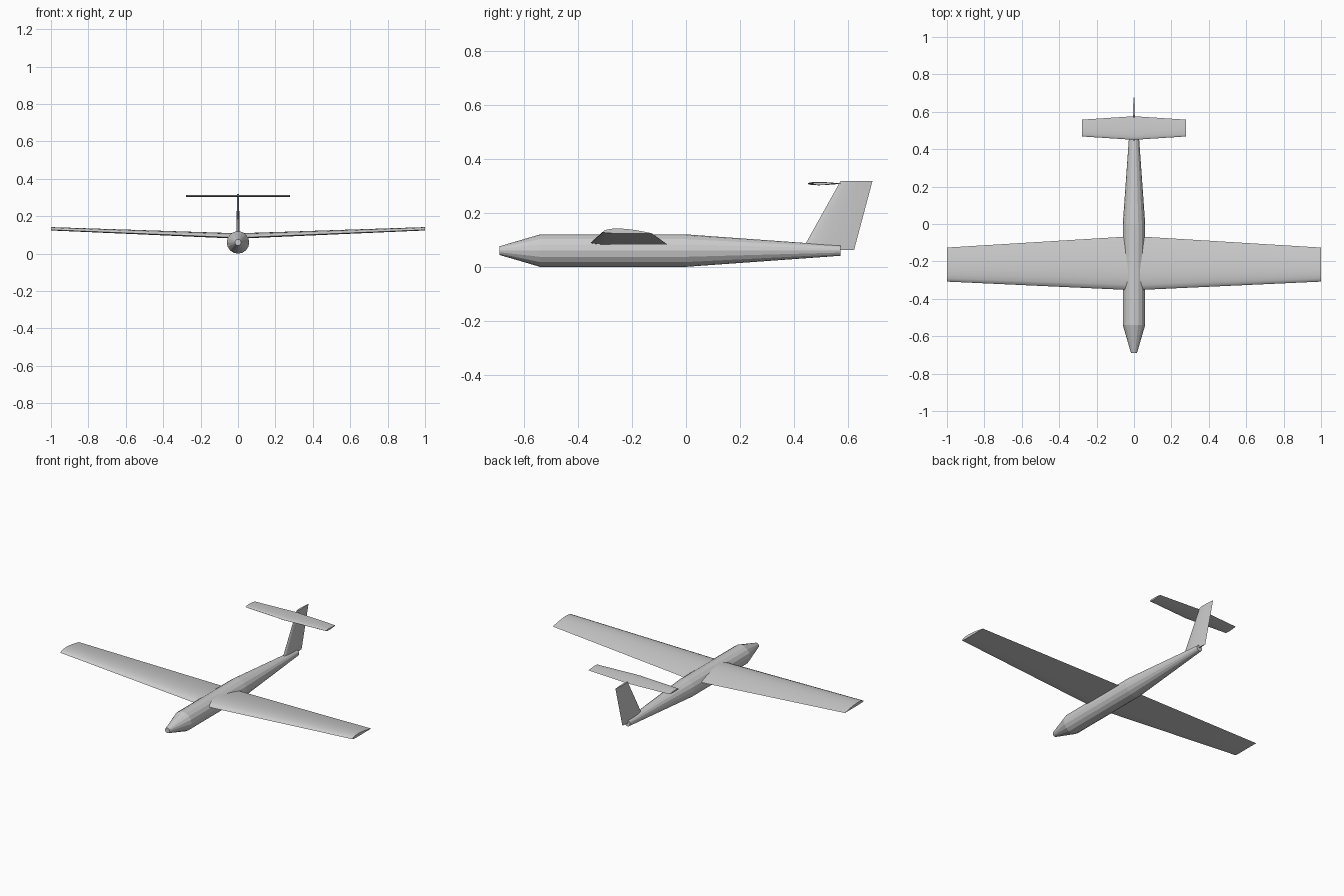
import bpy, bmesh
from math import sin, cos, tau

if "Cube" in bpy.data.objects:
    bpy.data.objects.remove(bpy.data.objects["Cube"])


def loft(name, rings):
    """Skin a list of equal-length point rings and cap both ends."""
    bm = bmesh.new()
    loops = [[bm.verts.new(p) for p in ring] for ring in rings]
    n = len(loops[0])
    for a, b in zip(loops, loops[1:]):
        for i in range(n):
            j = (i + 1) % n
            bm.faces.new((a[i], a[j], b[j], b[i]))
    bm.faces.new(loops[0])
    bm.faces.new(loops[-1])
    bmesh.ops.recalc_face_normals(bm, faces=bm.faces)
    mesh = bpy.data.meshes.new(name)
    bm.to_mesh(mesh)
    bm.free()
    obj = bpy.data.objects.new(name, mesh)
    bpy.context.collection.objects.link(obj)
    return obj


def thickness(u):
    """Half thickness of a symmetric airfoil, scaled to peak at 0.5."""
    return 5 * (0.2969 * u**0.5 - 0.126 * u - 0.3516 * u**2
                + 0.2843 * u**3 - 0.1036 * u**4)


STEPS = [(1 - cos(tau / 2 * i / 10)) / 2 for i in range(11)]


def symmetric_foil():
    upper = [(u, thickness(u)) for u in STEPS]
    return upper + [(u, -h) for u, h in upper[-2:0:-1]]


def flat_bottom_foil():
    upper = [(u, 0.2 * (1 - u)**6 + 2 * thickness(u) * (1 - 0.2 * (1 - u)**6))
             for u in STEPS]
    lower = [(u, 0.2 * (1 - u)**14) for u in STEPS[-2:0:-1]]
    return upper + lower


# Fuselage: 16-sided tube, (y, radius) stations
SIDES = 16
stations = [(-0.69, 0.016), (-0.54, 0.06), (0.0, 0.06), (0.572, 0.019)]
loft("fuselage", [[(r * sin(tau * i / SIDES), y, 0.06 + r * cos(tau * i / SIDES))
                   for i in range(SIDES)] for y, r in stations])


def span_rings(foil, sections):
    """sections: (x, leading y, chord, z, thickness)"""
    return [[(x, y + u * c, z + h * t) for u, h in foil]
            for x, y, c, z, t in sections]


# Main wing with dihedral
wing_tip = (-0.308, 0.182, 0.124, 0.018)
wing = loft("wing", span_rings(flat_bottom_foil(), [
    (-1, *wing_tip), (0, -0.354, 0.289, 0.08, 0.029), (1, *wing_tip)]))

# Tailplane on top of the fin
tail_tip = (0.468, 0.09, 0.308, 0.010)
tail = loft("tailplane", span_rings(symmetric_foil(), [
    (-0.277, *tail_tip), (0, 0.45, 0.126, 0.308, 0.0125), (0.277, *tail_tip)]))

# Vertical fin: (z, leading y, chord, thickness)
fin = loft("fin", [[(h * t, y + u * c, z) for u, h in symmetric_foil()]
                   for z, y, c, t in [(0.063, 0.43, 0.192, 0.018),
                                      (0.318, 0.572, 0.118, 0.011)]])

# Smooth airfoil skins, sharp tips
for obj in (wing, tail, fin):
    bpy.ops.object.select_all(action='DESELECT')
    obj.select_set(True)
    bpy.context.view_layer.objects.active = obj
    bpy.ops.object.shade_smooth_by_angle(angle=0.6)
